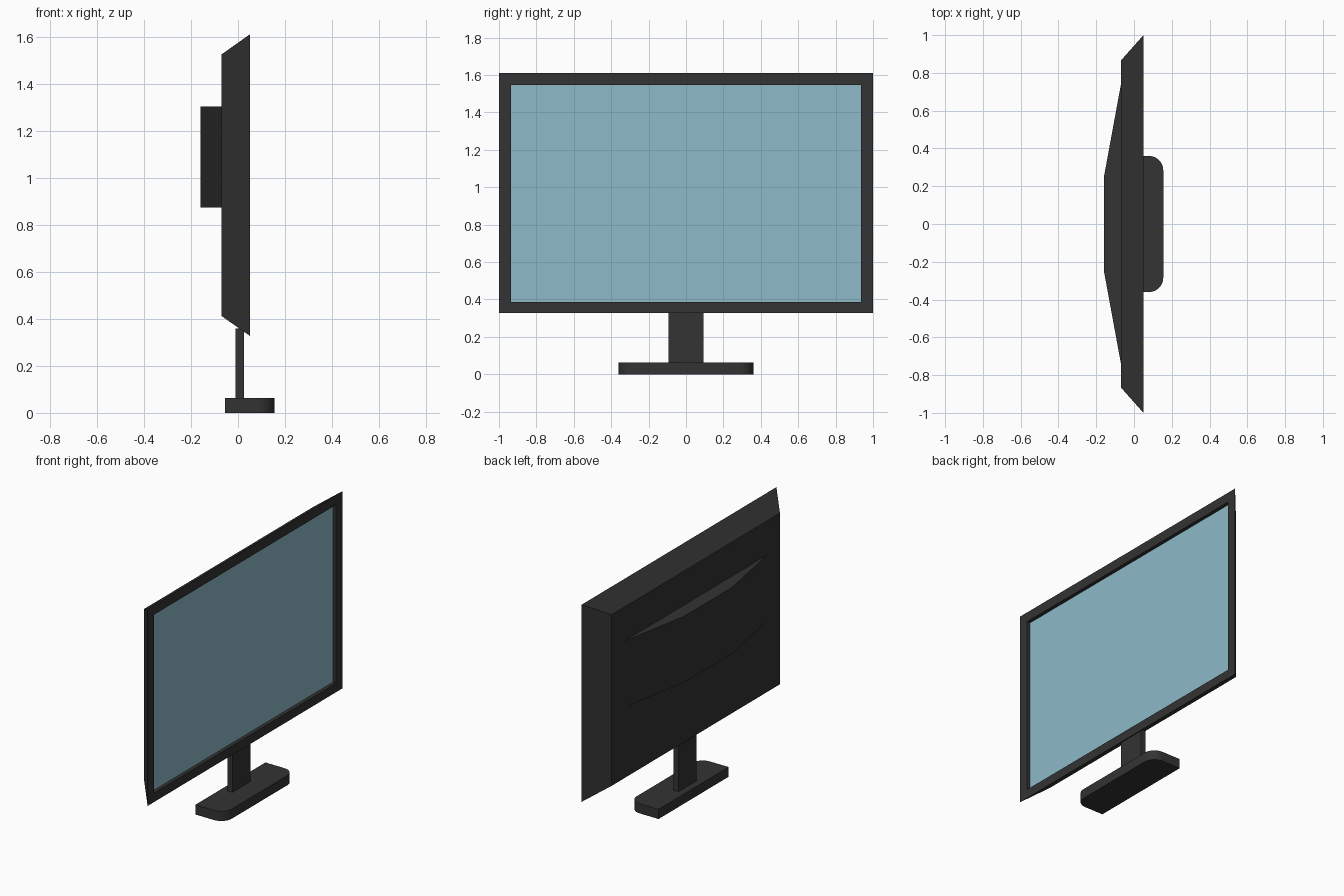
import bpy, bmesh
from math import sin, cos, pi

if "Cube" in bpy.data.objects:
    bpy.data.objects.remove(bpy.data.objects["Cube"])


def material(name, color):
    m = bpy.data.materials.new(name)
    m.diffuse_color = color
    m.use_nodes = True
    m.node_tree.nodes["Principled BSDF"].inputs["Base Color"].default_value = m.diffuse_color
    return m


DARK = material("dark_plastic", (0.033, 0.033, 0.033, 1))
GLASS = material("screen_blue", (0.27, 0.49, 0.58, 1))


def loft(name, loops, mat, cap_start=True, cap_end=True):
    """Join successive point loops with quads and optionally cap the ends."""
    bm = bmesh.new()
    rings = [[bm.verts.new(p) for p in loop] for loop in loops]
    for a, b in zip(rings, rings[1:]):
        for i in range(len(a)):
            j = (i + 1) % len(a)
            bm.faces.new((a[i], a[j], b[j], b[i]))
    if cap_start:
        bm.faces.new(rings[0][::-1])
    if cap_end:
        bm.faces.new(rings[-1])
    if len(rings) > 1:
        bmesh.ops.recalc_face_normals(bm, faces=bm.faces)
    mesh = bpy.data.meshes.new(name)
    bm.to_mesh(mesh)
    bm.free()
    mesh.materials.append(mat)
    ob = bpy.data.objects.new(name, mesh)
    bpy.context.collection.objects.link(ob)
    return ob


def rect(x, half_y, z0, z1):
    """Upright rectangle facing +x."""
    return [(x, -half_y, z0), (x, half_y, z0), (x, half_y, z1), (x, -half_y, z1)]


def extrude_z(name, outline, z0, z1, mat):
    return loft(name, [[(x, y, z) for x, y in outline] for z in (z0, z1)], mat)


# Tapered housing with bezel; the screen closes its recess
SCREEN_X = 0.027
opening = (0.935, 0.387, 1.546)
loft("housing", [rect(-0.07, 0.865, 0.412, 1.525),
                 rect(0.05, 1.0, 0.328, 1.61),
                 rect(0.05, *opening),
                 rect(SCREEN_X, *opening)], DARK, cap_end=False)
loft("screen", [rect(SCREEN_X, *opening)], GLASS, cap_start=False)

# Angled electronics bulge on the back
extrude_z("back_bulge", [(-0.07, 0.735), (-0.16, 0.245),
                         (-0.16, -0.245), (-0.07, -0.735)], 0.873, 1.303, DARK)

# Neck
extrude_z("stand_neck", [(-0.01, -0.093), (0.025, -0.093),
                         (0.025, 0.093), (-0.01, 0.093)], 0.06, 0.36, DARK)

# Foot plate, rounded at the two front corners
R, FRONT, HALF, STEPS = 0.075, 0.155, 0.36, 8
corner = [(FRONT - R + R * cos(a), HALF - R + R * sin(a))
          for a in (i * pi / 2 / STEPS for i in range(STEPS + 1))]
side = corner + [(-0.055, HALF)]
foot = extrude_z("stand_foot", side + [(x, -y) for x, y in reversed(side)],
                 0.0, 0.063, DARK)
bpy.context.view_layer.objects.active = foot
foot.select_set(True)
bpy.ops.object.shade_smooth_by_angle()
